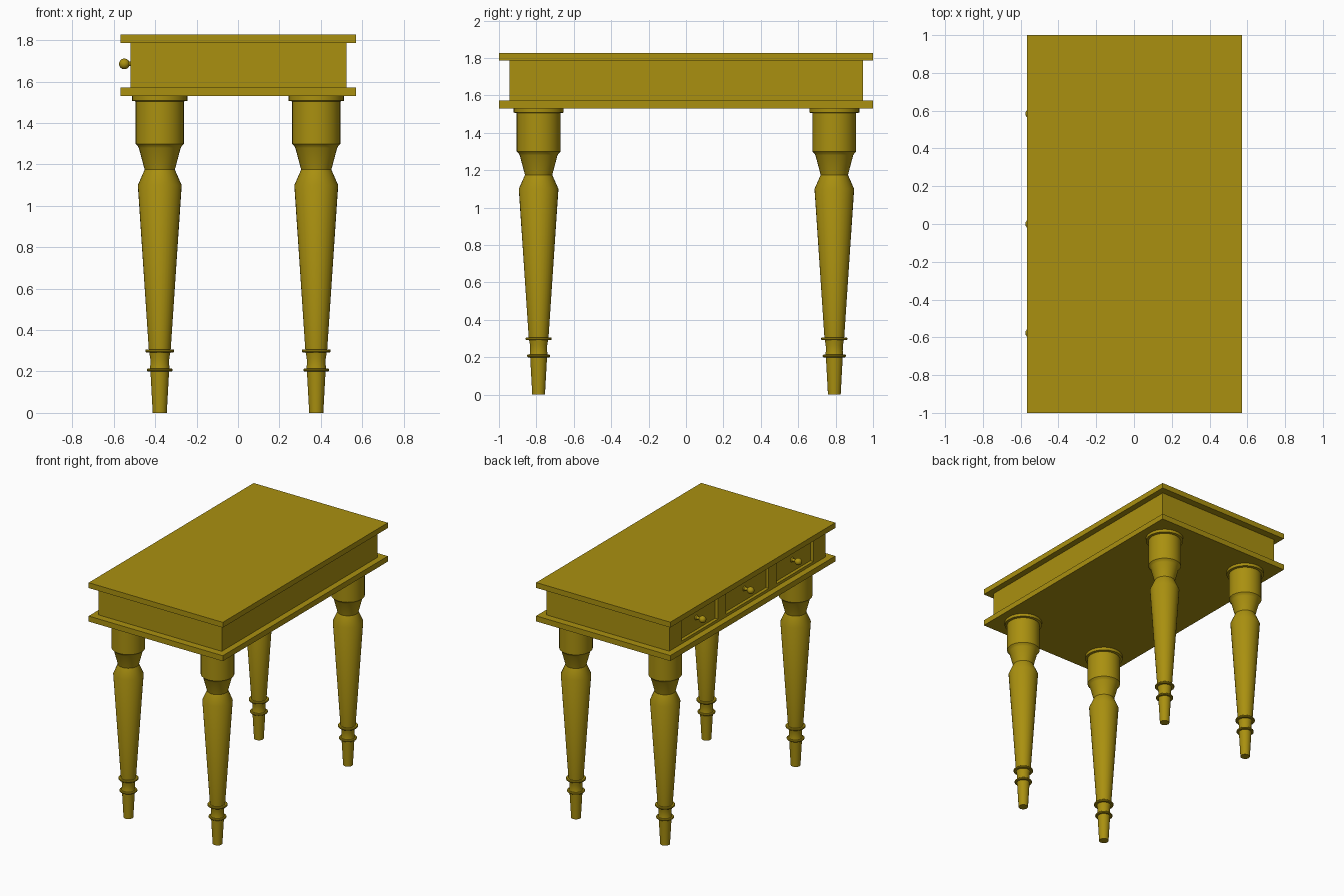
import bpy, bmesh, math
from mathutils import Matrix

if "Cube" in bpy.data.objects:
    bpy.data.objects.remove(bpy.data.objects["Cube"])

CX = 0.002  # table body centre; the knobs stick out slightly past the slab on -x

wood = bpy.data.materials.new("golden_wood")
wood.diffuse_color = (0.40, 0.28, 0.005, 1)
wood.use_nodes = True
wood.node_tree.nodes["Principled BSDF"].inputs["Base Color"].default_value = wood.diffuse_color


def finish(name, bm, smooth=False):
    bmesh.ops.recalc_face_normals(bm, faces=bm.faces)
    mesh = bpy.data.meshes.new(name)
    bm.to_mesh(mesh)
    bm.free()
    mesh.materials.append(wood)
    ob = bpy.data.objects.new(name, mesh)
    bpy.context.collection.objects.link(ob)
    if smooth:
        bpy.ops.object.select_all(action='DESELECT')
        ob.select_set(True)
        bpy.context.view_layer.objects.active = ob
        bpy.ops.object.shade_smooth_by_angle(angle=math.radians(35))
    return ob


def box(name, x0, x1, y0, y1, z0, z1):
    bm = bmesh.new()
    size = Matrix.Diagonal((x1 - x0, y1 - y0, z1 - z0, 1))
    centre = Matrix.Translation(((x0 + x1) / 2, (y0 + y1) / 2, (z0 + z1) / 2))
    bmesh.ops.create_cube(bm, size=1, matrix=centre @ size)
    return finish(name, bm)


def lathe(name, profile, matrix, steps=32):
    """Revolve (radius, height) points around local z, then place with matrix."""
    bm = bmesh.new()
    verts = [bm.verts.new((r, 0, z)) for r, z in profile]
    edges = [bm.edges.new(pair) for pair in zip(verts, verts[1:])]
    bmesh.ops.spin(bm, geom=verts + edges, cent=(0, 0, 0), axis=(0, 0, 1),
                   angle=2 * math.pi, steps=steps)
    bmesh.ops.remove_doubles(bm, verts=bm.verts, dist=1e-5)
    bmesh.ops.transform(bm, matrix=matrix, verts=bm.verts)
    return finish(name, bm, smooth=True)


# Table top and lower slab
box("table_top", CX - 0.569, CX + 0.569, -1, 1, 1.787, 1.828)
box("lower_slab", CX - 0.569, CX + 0.569, -1, 1, 1.53, 1.572)

# Body with three recessed drawer fronts on the -x side
body = box("drawer_case", CX - 0.522, CX + 0.522, -0.945, 0.945, 1.572, 1.787)
drawers = [(-0.80, -0.355), (-0.26, 0.26), (0.355, 0.80)]
for i, (y0, y1) in enumerate(drawers):
    cutter = box(f"drawer_cutter_{i + 1}", -0.60, -0.495, y0, y1, 1.593, 1.768)
    cutter.hide_render = True
    cutter.hide_set(True)
    mod = body.modifiers.new(f"drawer_recess_{i + 1}", 'BOOLEAN')
    mod.operation = 'DIFFERENCE'
    mod.solver = 'EXACT'
    mod.object = cutter

# Round knobs on short flared stems, pointing to -x
knob_profile = [(0.020, 0.0), (0.012, 0.008), (0.011, 0.030)]
for k in range(9):
    a = math.radians(-65 + 155 * k / 8)
    knob_profile.append((max(0.026 * math.cos(a), 0), 0.055 + 0.026 * math.sin(a)))
for i, y in enumerate((-0.577, 0, 0.583)):
    place = Matrix.Translation((-0.494, y, 1.686)) @ Matrix.Rotation(-math.pi / 2, 4, 'Y')
    lathe(f"drawer_knob_{i + 1}", knob_profile, place, 20)

# Turned legs: foot, two ring beads, long taper, waist, block and collar
leg_profile = [
    (0, 0), (0.034, 0), (0.045, 0.200),
    (0.058, 0.200), (0.062, 0.204), (0.062, 0.210), (0.058, 0.214), (0.048, 0.214),
    (0.045, 0.235), (0.046, 0.265), (0.051, 0.292),
    (0.066, 0.292), (0.070, 0.296), (0.070, 0.303), (0.066, 0.307), (0.053, 0.307),
    (0.106, 1.100), (0.073, 1.175), (0.101, 1.280), (0.107, 1.290), (0.117, 1.300),
    (0.117, 1.505), (0.134, 1.508), (0.134, 1.530), (0, 1.530)]
for x_name, x in (("left", -0.378), ("right", 0.378)):
    for y_name, y in (("front", -0.788), ("back", 0.793)):
        lathe(f"{y_name}_{x_name}_leg", leg_profile, Matrix.Translation((CX + x - 0.002, y, 0)))
